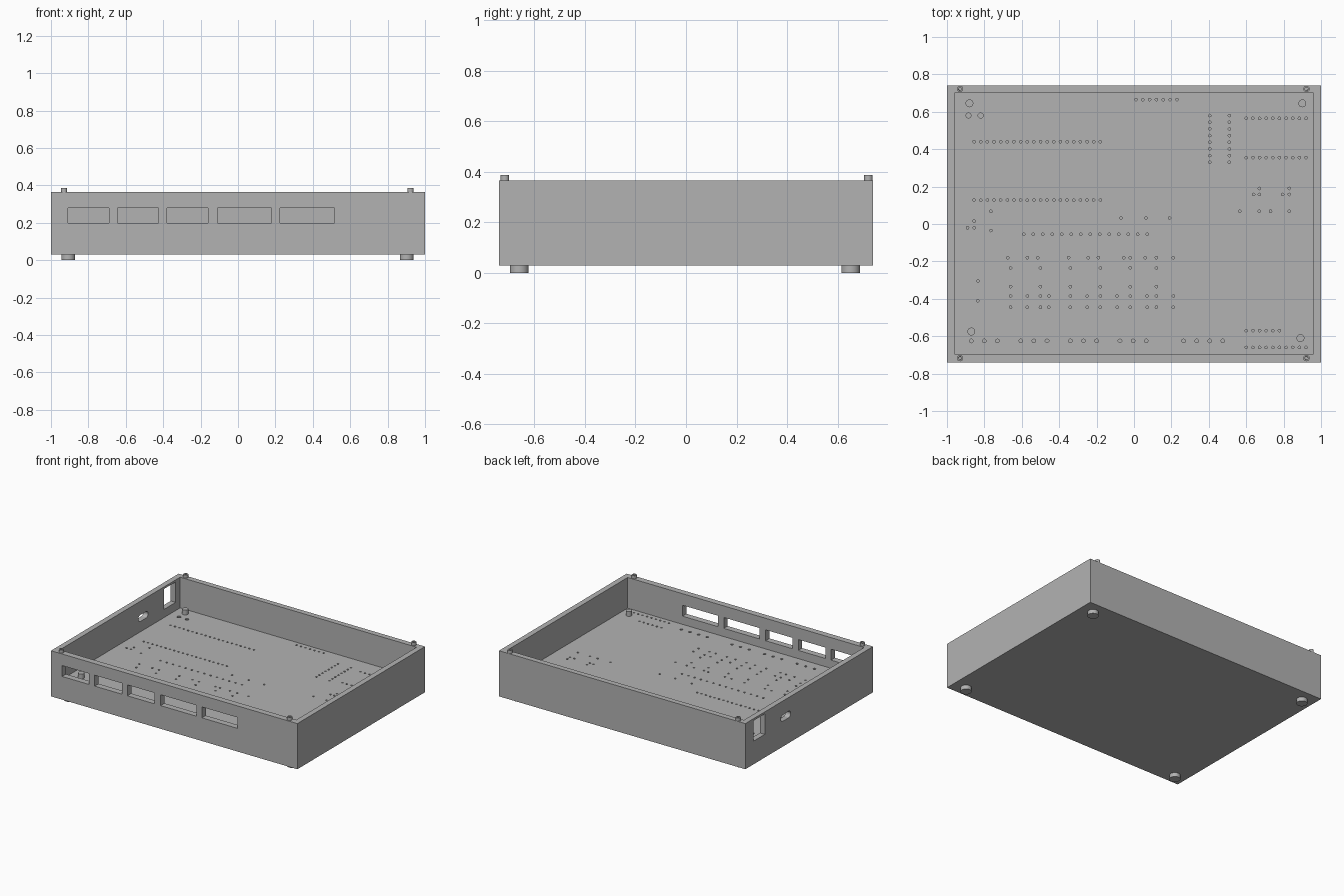
import bpy
import bmesh
from mathutils import Matrix, Vector

old = bpy.data.objects.get("Cube")
if old:
    bpy.data.objects.remove(old, do_unlink=True)

grey = bpy.data.materials.new("case grey")
grey.use_nodes = True
grey.diffuse_color = (0.45, 0.45, 0.45, 1)
grey.node_tree.nodes["Principled BSDF"].inputs["Base Color"].default_value = grey.diffuse_color

BASE, FLOOR, RIM = 0.03, 0.14, 0.365


def finish(bm, name):
    """Turn a bmesh into a named object with the case colour."""
    mesh = bpy.data.meshes.new(name)
    bm.to_mesh(mesh)
    bm.free()
    mesh.materials.append(grey)
    obj = bpy.data.objects.new(name, mesh)
    bpy.context.collection.objects.link(obj)
    return obj


def add_box(bm, low, high):
    low, high = Vector(low), Vector(high)
    matrix = Matrix.Translation((low + high) / 2) @ Matrix.Diagonal((*(high - low), 1))
    bmesh.ops.create_cube(bm, size=1, matrix=matrix)


def add_cylinder(bm, x, y, bottom, top, radius, sides=24):
    return bmesh.ops.create_cone(
        bm, cap_ends=True, segments=sides, radius1=radius, radius2=radius,
        depth=top - bottom, matrix=Matrix.Translation((x, y, (bottom + top) / 2)))


def smooth(obj):
    bpy.ops.object.select_all(action="DESELECT")
    obj.select_set(True)
    bpy.context.view_layer.objects.active = obj
    bpy.ops.object.shade_smooth_by_angle()


def cut(target, cutter):
    """Subtract the cutter from the target and discard it."""
    cutter.hide_render = True
    mod = target.modifiers.new("cut", "BOOLEAN")
    mod.operation = "DIFFERENCE"
    mod.solver = "EXACT"
    mod.object = cutter
    bpy.context.view_layer.objects.active = target
    bpy.ops.object.modifier_apply(modifier=mod.name)
    bpy.data.objects.remove(cutter, do_unlink=True)


def spaced(start, end, count):
    return [start + (end - start) * i / (count - 1) for i in range(count)]


# Open tray
bm = bmesh.new()
add_box(bm, (-1, -0.74, BASE), (1, 0.74, RIM))
case = finish(bm, "case")
bm = bmesh.new()
add_box(bm, (-0.96, -0.695, FLOOR), (0.96, 0.7, RIM + 0.1))
cut(case, finish(bm, "cavity_cutter"))

# Front windows and the tall opening in the side wall
bm = bmesh.new()
for start, width in ((-0.91, 0.22), (-0.645, 0.22), (-0.38, 0.22), (-0.11, 0.29), (0.225, 0.29)):
    add_box(bm, (start, -0.8, 0.2), (start + width, -0.65, 0.28))
add_box(bm, (-1.05, 0.515, 0.2), (-0.93, 0.648, 0.35))
cut(case, finish(bm, "window_cutter"))

# Rounded slot in the side wall: a cylinder stretched apart at its middle
bm = bmesh.new()
add_cylinder(bm, 0, 0, -0.05, 0.05, 0.024)
for v in bm.verts:
    v.co.y += 0.033 if v.co.y > 0 else -0.033
bm.transform(Matrix.Translation((-0.98, 0.272, 0.24)) @ Matrix.Rotation(1.5708, 4, "Y"))
bmesh.ops.recalc_face_normals(bm, faces=bm.faces)
cut(case, finish(bm, "slot_cutter"))

# Pin holes in the floor
bm = bmesh.new()


def hole(x, y, radius=0.007):
    add_cylinder(bm, x, y, FLOOR - 0.04, FLOOR + 0.03, radius, 10)


def row(y, columns, radius=0.007):
    for x in columns:
        hole(x, y, radius)


long_row = spaced(-0.855, -0.18, 20)
edge_row = spaced(0.6, 0.92, 10)
for y in (0.44, 0.128):
    row(y, long_row)
for y in (0.565, 0.355, -0.66):
    row(y, edge_row)
row(-0.57, edge_row[:6])
row(0.665, spaced(0.01, 0.23, 7))
for y in spaced(0.33, 0.58, 8):
    row(y, (0.405, 0.51))
row(-0.055, spaced(-0.59, 0.07, 14))

# Paired component pins
pins = spaced(-0.66, -0.02, 5) + [0.12]
for y in (-0.235, -0.335):
    row(y, pins)
for y in (-0.385, -0.445):
    row(y, pins + [-0.57, -0.455, -0.25, -0.09, 0.07, 0.21])
row(-0.18, (-0.675, -0.57, -0.515, -0.35, -0.245, -0.19, -0.055, -0.02, 0.06, 0.12, 0.21))

# Terminal pins along the front
for start, count in ((-0.87, 3), (-0.605, 3), (-0.34, 3), (-0.075, 3), (0.265, 4)):
    row(-0.625, [start + 0.07 * i for i in range(count)], 0.01)

# Scattered pins
row(0.19, (0.67, 0.83))
row(0.158, (0.64, 0.67, 0.795, 0.83))
row(0.068, (0.565, 0.67, 0.73, 0.83, -0.765))
row(0.032, (-0.07, 0.065, 0.19))
row(-0.02, (-0.89, -0.855))
for x, y in ((-0.855, 0.015), (-0.765, -0.035), (-0.835, -0.305), (-0.835, -0.41)):
    hole(x, y)
row(0.58, (-0.885, -0.82), 0.014)
cut(case, finish(bm, "pin_hole_cutter"))

# Board posts standing on the floor
for side, x, y in (("back_right", -0.88, 0.645), ("back_left", 0.9, 0.645),
                   ("front_right", -0.87, -0.575), ("front_left", 0.89, -0.61)):
    bm = bmesh.new()
    add_cylinder(bm, x, y, FLOOR - 0.01, FLOOR + 0.035, 0.021)
    smooth(finish(bm, "board_post_" + side))

# Corner screws with recessed sockets, and the feet below
for front, y_screw, y_foot in (("front", -0.717, -0.66), ("back", 0.722, 0.652)):
    for side, x_screw, x_foot in (("right", -0.93, -0.908), ("left", 0.922, 0.902)):
        bm = bmesh.new()
        add_cylinder(bm, x_screw, y_screw, RIM - 0.01, RIM + 0.022, 0.017)
        bm.normal_update()
        top = [f for f in bm.faces if f.normal.z > 0.9]
        bmesh.ops.inset_region(bm, faces=top, thickness=0.008)
        bmesh.ops.inset_region(bm, faces=top, thickness=0.001, depth=-0.012)
        smooth(finish(bm, "corner_screw_" + front + "_" + side))
        bm = bmesh.new()
        add_cylinder(bm, x_foot, y_foot, 0, BASE + 0.01, 0.037)
        smooth(finish(bm, "foot_" + front + "_" + side))
